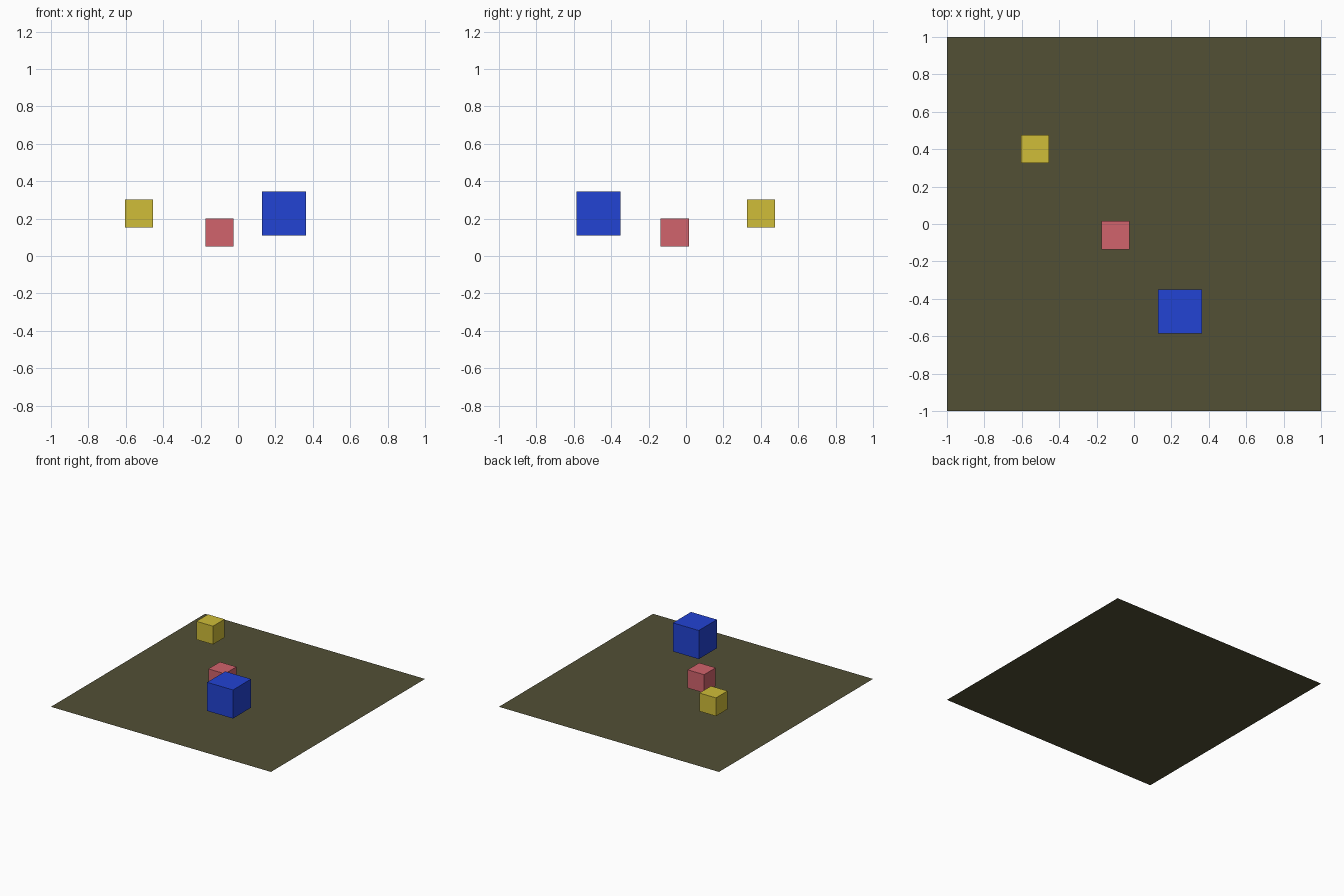
import bpy

if "Cube" in bpy.data.objects:
    bpy.data.objects.remove(bpy.data.objects["Cube"])


def material(name, srgb):
    # convert 0-255 display colour to linear
    mat = bpy.data.materials.new(name)
    lin = [((c / 255 + 0.055) / 1.055) ** 2.4 for c in srgb]
    mat.diffuse_color = (*lin, 1)
    mat.use_nodes = True
    mat.node_tree.nodes["Principled BSDF"].inputs["Base Color"].default_value = mat.diffuse_color
    return mat


def finish(name, mat):
    obj = bpy.context.object
    obj.name = name
    obj.data.materials.append(mat)


# flat square floor sheet
bpy.ops.mesh.primitive_plane_add(size=2, location=(0, 0, 0))
finish("floor_sheet", material("dark olive", (82, 80, 53)))

# floating cubes: name, colour, size, centre
cubes = [
    ("yellow_cube", "mustard yellow", (208, 189, 56), 0.15, (-0.53, 0.4, 0.227)),
    ("red_cube", "dusty red", (209, 99, 108), 0.15, (-0.1, -0.06, 0.127)),
    ("blue_cube", "royal blue", (34, 67, 212), 0.235, (0.246, -0.467, 0.227)),
]
for name, colour, rgb, size, centre in cubes:
    bpy.ops.mesh.primitive_cube_add(size=size, location=centre)
    finish(name, material(colour, rgb))
